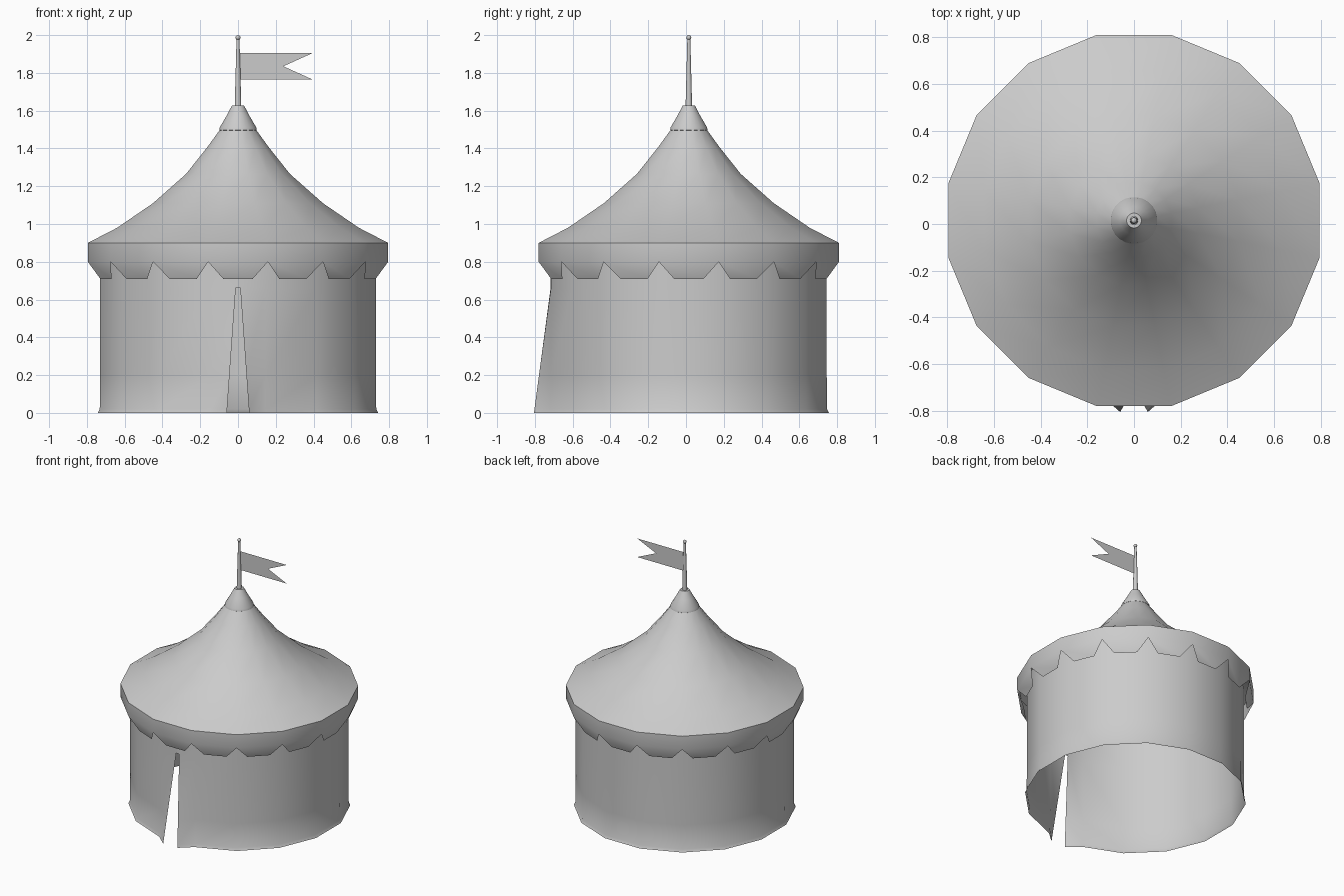
import bpy, bmesh, math
from mathutils import Vector

cube = bpy.data.objects.get("Cube")
if cube:
    bpy.data.objects.remove(cube, do_unlink=True)

SIDES = 16
CY = 0.015                                # tent axis sits slightly behind centre
APOTHEM = math.cos(math.pi / SIDES)       # flat-to-corner ratio of the plan

canvas = bpy.data.materials.new("canvas grey")
canvas.use_nodes = True
canvas.diffuse_color = (0.6, 0.6, 0.6, 1)
canvas.node_tree.nodes["Principled BSDF"].inputs["Base Color"].default_value = (0.6, 0.6, 0.6, 1)


def finish(bm, name, smooth=True):
    bmesh.ops.recalc_face_normals(bm, faces=bm.faces)
    mesh = bpy.data.meshes.new(name)
    bm.to_mesh(mesh)
    bm.free()
    obj = bpy.data.objects.new(name, mesh)
    bpy.context.collection.objects.link(obj)
    obj.location.y = CY
    mesh.materials.append(canvas)
    if smooth:
        bpy.ops.object.select_all(action='DESELECT')
        obj.select_set(True)
        bpy.context.view_layer.objects.active = obj
        bpy.ops.object.shade_smooth_by_angle(angle=math.radians(35))
    return obj


def corner(i, r, z):
    # corner 0 is just right of the front face
    a = -math.pi / 2 + (i + 0.5) * math.tau / SIDES
    return Vector((r * math.cos(a), r * math.sin(a), z))


def lathe(bm, profile, sides=SIDES):
    rings = []
    for r, z in profile:
        rings.append([bm.verts.new((r * math.cos(a), r * math.sin(a), z))
                      for a in ((i - 0.5) * math.tau / sides for i in range(sides))])
    for low, high in zip(rings, rings[1:]):
        for i in range(sides):
            j = (i + 1) % sides
            bm.faces.new((low[i], low[j], high[j], high[i]))
    return rings


# Roof with scalloped valance
bm = bmesh.new()
slope = [(0.795, 0.9), (0.64, 0.98), (0.45, 1.11), (0.275, 1.265), (0.16, 1.41), (0.095, 1.5)]
profile = [(0.795, 0.8)] + slope
rings = lathe(bm, [(r / APOTHEM, z) for r, z in profile])
hem = rings[0]
for i in range(SIDES):
    a, b = hem[i], hem[(i + 1) % SIDES]
    mid = (a.co + b.co) / 2
    along = (b.co - a.co).normalized() * 0.078
    tip = Vector((mid.x, mid.y, 0)).normalized() * 0.757 + Vector((0, 0, 0.71))
    bm.faces.new((a, bm.verts.new(tip - along), bm.verts.new(tip + along), b))
finish(bm, "roof_and_valance")

# Round wall, with the front panel parted into two pulled-out door flaps
bm = bmesh.new()
DOOR_TOP = 0.66
rows = []
for z, r in [(0, 0.742), (0.02, 0.732), (0.2, 0.73), (DOOR_TOP, 0.73), (0.9, 0.73)]:
    t = max(0, 1 - z / DOOR_TOP)
    half, front = 0.012 + 0.047 * t, -0.732 - 0.088 * t
    row = [Vector((half, front, z))]
    row += [corner(i, r / APOTHEM, z) for i in range(SIDES)]
    row += [Vector((-half, front, z))]
    rows.append([bm.verts.new(p) for p in row])
for low, high in zip(rows, rows[1:]):
    for i in range(len(low) - 1):
        bm.faces.new((low[i], low[i + 1], high[i + 1], high[i]))
bm.faces.new((rows[-2][-1], rows[-2][0], rows[-1][0], rows[-1][-1]))
finish(bm, "wall_with_door_flaps")

# Peak cap
bm = bmesh.new()
rings = lathe(bm, [(0.09, 1.49), (0.1, 1.497), (0.097, 1.512), (0.06, 1.575), (0.032, 1.628)], 24)
bm.faces.new(rings[-1])
finish(bm, "peak_cap")

# Flag pole and ball finial
bm = bmesh.new()
rings = lathe(bm, [(0.018, 1.62), (0.008, 1.985)], 12)
bm.faces.new(rings[-1])
finish(bm, "flag_pole")

bm = bmesh.new()
bmesh.ops.create_uvsphere(bm, u_segments=12, v_segments=8, radius=0.013)
bmesh.ops.translate(bm, verts=bm.verts, vec=(0, 0, 1.987))
finish(bm, "pole_ball")

# Swallow-tailed flag
bm = bmesh.new()
outline = [(0, 1.765), (0.395, 1.765), (0.24, 1.835), (0.395, 1.905), (0, 1.905)]
bm.faces.new([bm.verts.new((x, 0, z)) for x, z in outline])
finish(bm, "flag", smooth=False)
